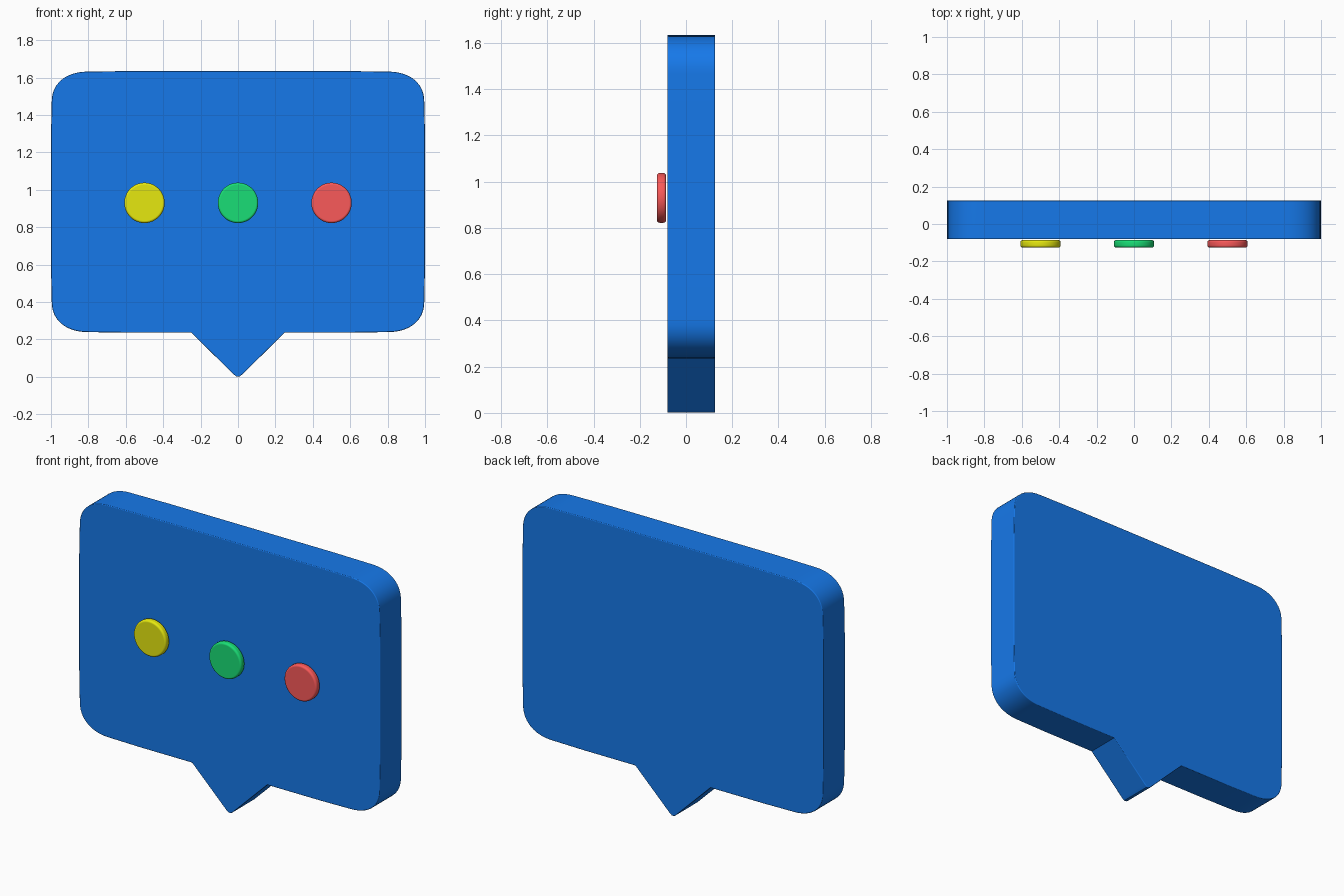
import bpy, bmesh
from math import sin, cos, pi, radians

if "Cube" in bpy.data.objects:
    bpy.data.objects.remove(bpy.data.objects["Cube"])


def material(name, rgb):
    m = bpy.data.materials.new(name)
    m.diffuse_color = (*rgb, 1)
    m.use_nodes = True
    m.node_tree.nodes["Principled BSDF"].inputs["Base Color"].default_value = m.diffuse_color
    return m


def slab(name, outline, y0, y1, bevel, mat):
    """Extrude an x/z outline from y0 to y1 and round its front and back rims."""
    bm = bmesh.new()
    face = bm.faces.new([bm.verts.new((x, y0, z)) for x, z in outline])
    ext = bmesh.ops.extrude_face_region(bm, geom=[face], use_keep_orig=True)
    verts = [g for g in ext["geom"] if isinstance(g, bmesh.types.BMVert)]
    bmesh.ops.translate(bm, verts=verts, vec=(0, y1 - y0, 0))
    bmesh.ops.recalc_face_normals(bm, faces=bm.faces)
    rims = [e for e in bm.edges if abs(e.verts[0].co.y - e.verts[1].co.y) < 1e-5]
    bmesh.ops.bevel(bm, geom=rims, offset=bevel, segments=3, profile=0.5, affect='EDGES')
    mesh = bpy.data.meshes.new(name)
    bm.to_mesh(mesh)
    bm.free()
    obj = bpy.data.objects.new(name, mesh)
    bpy.context.collection.objects.link(obj)
    mesh.materials.append(mat)
    bpy.ops.object.select_all(action='DESELECT')
    obj.select_set(True)
    bpy.context.view_layer.objects.active = obj
    bpy.ops.object.shade_smooth_by_angle(angle=radians(35))
    # Keep the large faces shading flat beside the rounded rims
    wn = obj.modifiers.new("flat_faces", 'WEIGHTED_NORMAL')
    wn.keep_sharp = True
    wn.weight = 100
    return obj


# Right half of the bubble outline: pointer tip, notch, lower corner, upper corner
RX, RZ, N, P = 0.2, 0.165, 12, 2 / 2.25
half = [(0.008, 0.001), (0.022, 0.012), (0.25, 0.236), (0.6, 0.236)]
for zc, start in ((0.239 + RZ, -pi / 2), (1.632 - RZ, 0)):
    side = -1 if start < 0 else 1
    for i in range(N + 1):
        a = start + i * pi / 2 / N
        half.append((0.796 + RX * abs(cos(a)) ** P, zc + side * RZ * abs(sin(a)) ** P))
    if start < 0:
        half += [(1.0, 0.6), (1.0, 1.28)]  # sides bow out very slightly
half.append((0.55, 1.635))
outline = half + [(-x, z) for x, z in reversed(half)]
slab("speech_bubble", outline, -0.081, 0.126, 0.005, material("blue", (0.008, 0.19, 0.82)))

# Three raised round dots
dots = (("left_dot", -0.5, (0.79, 0.81, 0.005)),
        ("middle_dot", 0.0, (0.01, 0.73, 0.18)),
        ("right_dot", 0.5, (0.95, 0.1, 0.1)))
for name, cx, rgb in dots:
    circle = [(cx + 0.108 * cos(i * pi / 24), 0.93 + 0.108 * sin(i * pi / 24)) for i in range(48)]
    slab(name, circle, -0.126, -0.086, 0.012, material(name + "_colour", rgb))
